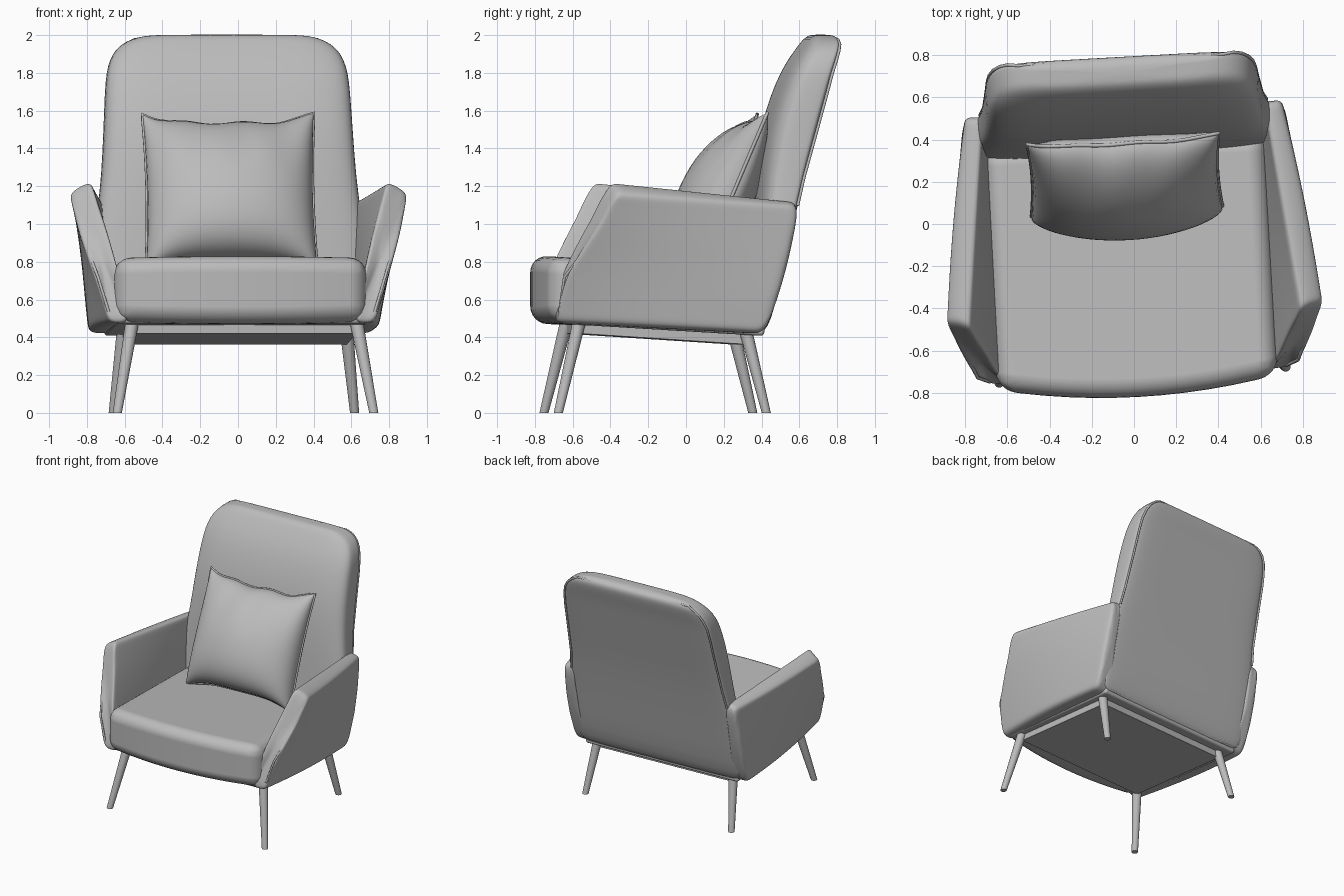
import bpy, bmesh, math
from mathutils import Vector, Matrix

cube = bpy.data.objects.get("Cube")
if cube:
    bpy.data.objects.remove(cube, do_unlink=True)

YAW = math.radians(3.2)  # whole chair is turned slightly
SHIFT = -0.02            # upholstery sits a little to one side of the legs

grey = bpy.data.materials.new("neutral_grey")
grey.use_nodes = True
grey.diffuse_color = (0.5, 0.5, 0.5, 1)
grey.node_tree.nodes["Principled BSDF"].inputs["Base Color"].default_value = (0.5, 0.5, 0.5, 1)


def add(name, data):
    ob = bpy.data.objects.new(name, data)
    bpy.context.scene.collection.objects.link(ob)
    data.materials.append(grey)
    ob.rotation_euler.z = YAW
    return ob


def finish(name, bm, bevel=0, subsurf=0, angle=50):
    bmesh.ops.recalc_face_normals(bm, faces=bm.faces)
    me = bpy.data.meshes.new(name)
    bm.to_mesh(me)
    bm.free()
    ob = add(name, me)
    if bevel:
        m = ob.modifiers.new("Bevel", 'BEVEL')
        m.width, m.segments, m.limit_method = bevel, 6, 'ANGLE'
        m.angle_limit = math.radians(40)
        m.harden_normals = True
    if subsurf:
        m = ob.modifiers.new("Subsurf", 'SUBSURF')
        m.levels = m.render_levels = subsurf
    bpy.ops.object.select_all(action='DESELECT')
    bpy.context.view_layer.objects.active = ob
    ob.select_set(True)
    bpy.ops.object.shade_smooth_by_angle(angle=math.radians(angle))
    return ob


def loft(name, rings, **kw):
    """Skin closed rings of points and cap both ends."""
    bm = bmesh.new()
    loops = [[bm.verts.new(p) for p in r] for r in rings]
    n = len(loops[0])
    for a, b in zip(loops, loops[1:]):
        for i in range(n):
            bm.faces.new((a[i], a[(i + 1) % n], b[(i + 1) % n], b[i]))
    bm.faces.new(loops[0])
    bm.faces.new(loops[-1])
    return finish(name, bm, **kw)


def box(name, size, centre, slope, bevel):
    """Box whose height falls off towards the rear by the slope."""
    bm = bmesh.new()
    bmesh.ops.create_cube(bm, size=1)
    for v in bm.verts:
        v.co = Vector(a * b + c for a, b, c in zip(v.co, size, centre))
        v.co.z += slope * v.co.y
    return finish(name, bm, bevel=bevel)


def piping(name, points, radius, closed=False):
    cu = bpy.data.curves.new(name, 'CURVE')
    cu.dimensions, cu.bevel_depth, cu.bevel_resolution = '3D', radius, 2
    sp = cu.splines.new('POLY')
    sp.points.add(len(points) - 1)
    for p, co in zip(sp.points, points):
        p.co = (*co, 1)
    sp.use_cyclic_u = closed
    sp.use_smooth = True
    return add(name, cu)


def spow(v, e):
    return math.copysign(abs(v) ** e, v)


# Backrest: height, half width, front y, rear y
rows = [(.42, .64, .31, .37), (.45, .69, .31, .40), (.55, .715, .32, .44),
        (.9, .715, .345, .515), (1.1, .695, .36, .565), (1.25, .675, .375, .60),
        (1.5, .66, .41, .67), (1.7, .65, .475, .725), (1.8, .64, .52, .752),
        (1.87, .62, .56, .775), (1.92, .59, .595, .79), (1.955, .55, .62, .797),
        (1.98, .50, .64, .79), (1.995, .44, .66, .77), (2.003, .36, .68, .745)]
rings = []
for z, w, yf, yr in rows:
    ym = yr - 0.3 * (yr - yf)
    ring = []
    for i in range(48):
        c, s = math.cos(i * math.tau / 48), math.sin(i * math.tau / 48)
        e = 0.3 if s > 0 else 0.42
        y = ym + spow(s, e) * (yr - ym if s > 0 else ym - yf)
        ring.append((SHIFT + w * spow(c, e), y, z))
    rings.append(ring)
loft("backrest", rings, subsurf=1, angle=80)
edge = [(w - .014, yr - .010, z - .004) for z, w, yf, yr in rows[4:-2]]
edge += [(-x, y, z) for x, y, z in reversed(edge)]
piping("backrest_piping", [(x + SHIFT, y, z) for x, y, z in edge], 0.008)

# Seat cushion with a bowed front and a slight fall to the rear
rings = []
for i in range(13):
    x = -1 + i / 6
    k = 1 - x * x
    front = -0.75 - 0.07 * k
    rings.append([(x * .67 - .025, y, z) for y, z in
                  ((front, .485 - .012 * k), (front, .825 + .01 * k),
                   (.40, .755), (.40, .43))])
loft("seat_cushion", rings, bevel=0.09, angle=60)

# Arms: front and rear edges of the outer and inner skins, bottom to top
outer_front = [(.70, -.74, .475), (.775, -.71, .72), (.855, -.535, .95), (.90, -.425, 1.17)]
outer_rear = [(.75, .40, .415), (.77, .475, .65), (.765, .53, .88), (.745, .58, 1.10)]
inner_front = [(.60, -.75, .475), (.645, -.725, .73), (.71, -.58, .98), (.79, -.455, 1.235)]
inner_rear = [(.62, .40, .415), (.655, .475, .65), (.66, .53, .88), (.66, .58, 1.12)]


def along(pts, t):
    f = t * (len(pts) - 1)
    i = min(int(f), len(pts) - 2)
    return Vector(pts[i]).lerp(Vector(pts[i + 1]), f - i)


def skin_point(front, rear, s, t, bulge, side):
    p = along(front, t).lerp(along(rear, t), s)
    p.x += bulge * math.sin(math.pi * s) * (1 - t * 0.6)
    p.x = p.x * side + SHIFT
    return p


ts = [0, .07, .33, .66, .94, 1]
for label, side in (("left", 1), ("right", -1)):
    rings = []
    for s in (0, .03, .25, .5, .75, .93, 1):
        ring = [skin_point(outer_front, outer_rear, s, t, .035, side) for t in ts]
        ring += [skin_point(inner_front, inner_rear, s, t, 0, side) for t in reversed(ts)]
        rings.append(ring)
    loft(label + "_arm", rings, subsurf=3, angle=80)
    seam = [skin_point(outer_front, outer_rear, .02, t / 12, 0, side) for t in range(1, 12)]
    seam += [skin_point(outer_front, outer_rear, s / 12, .97, .03, side) for s in range(1, 12)]
    piping(label + "_arm_piping", [p - Vector((side * .014, 0, 0)) for p in seam], 0.008)

# Underside of the shell
box("shell_base", (1.34, 1.08, .07), (SHIFT, -.16, .465), -.06, .02)

# Loose pillow leaning on the backrest
N = 28
lean = Matrix.Translation((-.03, .235, 1.18)) @ Matrix.Rotation(math.radians(-23), 4, 'X')


def pillow_point(u, v, face):
    puff = max(0, 1 - u ** 2) ** 0.42 * max(0, 1 - v ** 2) ** (0.5 if v > 0 else 0.38)
    x = .455 * u * (1 - .035 * (1 - v * v))
    z = (.44 if v > 0 else .47) * v * (1 - .14 * (1 - u ** 4))
    z += .008 * math.sin(9 * u) * max(0, v)
    depth = puff * (.245 - .05 * v if face < 0 else .14)
    depth -= .012 * puff * math.sin(11 * u) * max(0, v)
    return lean @ Vector((x, face * depth, z))


bm = bmesh.new()
for face in (-1, 1):
    g = [[bm.verts.new(pillow_point(math.sin(math.pi * (i / N - .5)),
                                    math.sin(math.pi * (j / N - .5)), face))
          for j in range(N + 1)] for i in range(N + 1)]
    for i in range(N):
        for j in range(N):
            bm.faces.new((g[i][j], g[i + 1][j], g[i + 1][j + 1], g[i][j + 1]))
bmesh.ops.remove_doubles(bm, verts=bm.verts, dist=0.0005)
finish("pillow", bm, angle=70)
ticks = [2 * i / N - 1 for i in range(N)]
rim = [(t, -1) for t in ticks] + [(1, t) for t in ticks]
rim += [(-t, 1) for t in ticks] + [(-1, -t) for t in ticks]
piping("pillow_piping", [pillow_point(u, v, -1) for u, v in rim], 0.009, True)


# Tapered legs, splayed outward
def leg(name, top, foot):
    top, foot = Vector(top), Vector(foot)
    rings = [[p + Vector((r * math.cos(a), r * math.sin(a), 0))
              for a in (i * math.tau / 20 for i in range(20))]
             for p, r in ((foot, .024), (top, .036))]
    loft(name, rings, angle=40)


for label, side in (("left", 1), ("right", -1)):
    leg("front_" + label + "_leg", (.595 * side, -.60, .48), (.68 * side, -.715, 0))
    leg("rear_" + label + "_leg", (.59 * side, .28, .45), (.64 * side, .39, 0))

# Solid base plate between the legs
box("base_plate", (1.19, .90, .08), (0, -.15, .42), -.065, .004)
